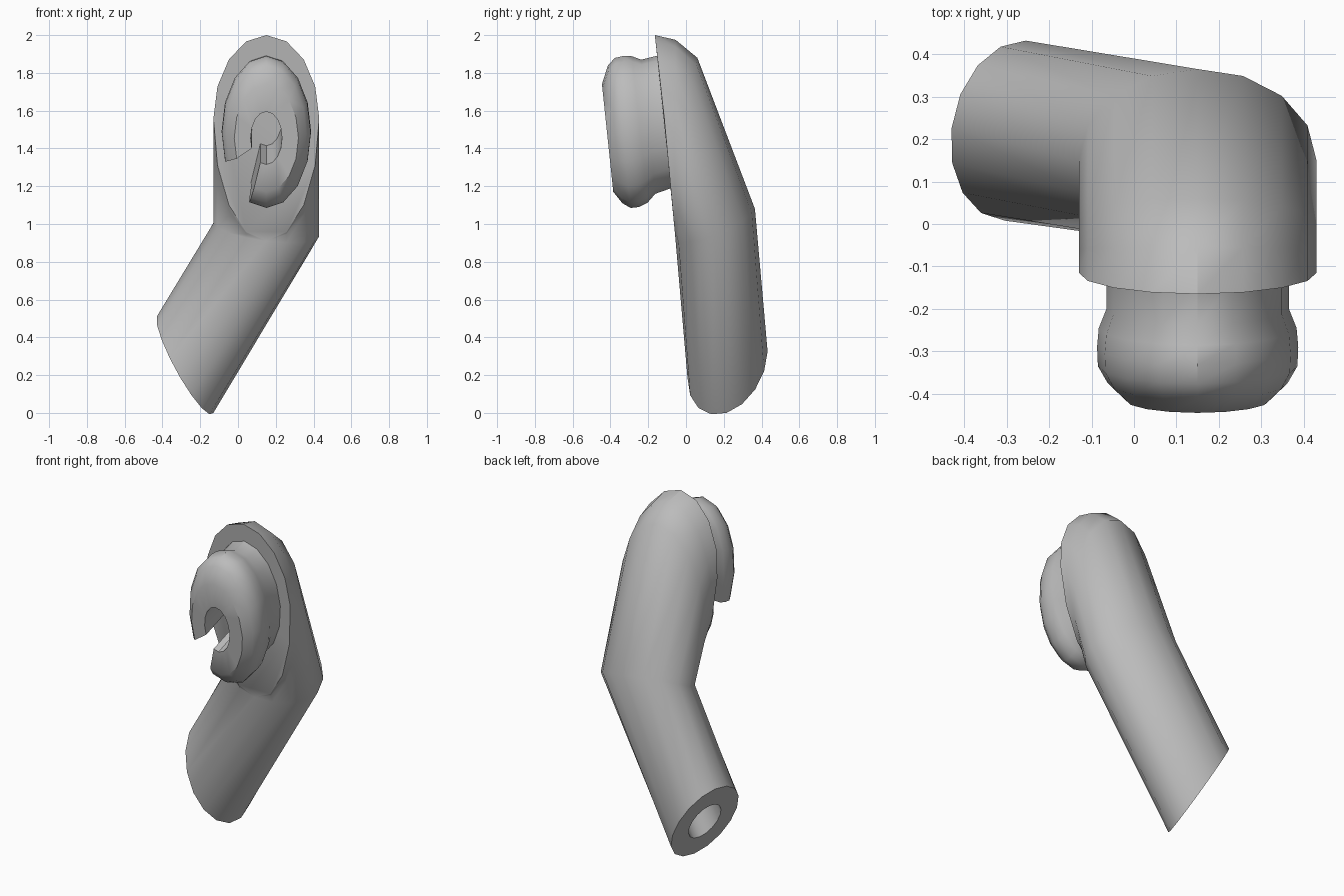
import bpy, bmesh, math
from mathutils import Vector as V

if "Cube" in bpy.data.objects:
    bpy.data.objects.remove(bpy.data.objects["Cube"])

N = 16
grey = bpy.data.materials.new("plain grey")
grey.diffuse_color = (0.5, 0.5, 0.5, 1)
grey.use_nodes = True
grey.node_tree.nodes["Principled BSDF"].inputs["Base Color"].default_value = grey.diffuse_color


def ring(c, x, top, low=None, s=1.0):
    """Oval ring: half-axis x, and separate upper and lower half-axes."""
    c, x, top = V(c), V(x), V(top)
    low = -top if low is None else V(low)
    pts = []
    for i in range(N):
        a = 2 * math.pi * i / N
        sn = math.sin(a)
        pts.append(c + s * (x * math.cos(a) + (top if sn > 0 else low) * abs(sn)))
    return pts


def finish(bm, name):
    bmesh.ops.remove_doubles(bm, verts=bm.verts, dist=0.002)
    bmesh.ops.recalc_face_normals(bm, faces=bm.faces)
    me = bpy.data.meshes.new(name)
    bm.to_mesh(me)
    bm.free()
    me.materials.append(grey)
    ob = bpy.data.objects.new(name, me)
    bpy.context.collection.objects.link(ob)
    bpy.context.view_layer.objects.active = ob
    ob.select_set(True)
    bpy.ops.object.shade_smooth_by_angle(angle=math.radians(35))
    ob.select_set(False)


def skin(bm, rows, skip=(), loop=False):
    for r in range(len(rows) if loop else len(rows) - 1):
        a, b = rows[r], rows[(r + 1) % len(rows)]
        for i in range(N):
            if i not in skip:
                j = (i + 1) % N
                bm.faces.new((a[i], a[j], b[j], b[i]))


# bent arm: hollow lower end, mitre, then an elbow fanning about its front point
def fan(c, top):
    c = V(c)
    return ring(c, (0.28, 0, 0), V(top) - c, V((0.15, -0.055, 0.91)) - c)


end = ((-0.28, 0.22, 0.255), (0.15, -0.005, -0.255), (0.025, 0.212, 0.07))
mitre = ((0.15, 0.15, 0.97), (0.28, 0, -0.035), (0, 0.215, 0.11), (0, -0.205, -0.06))
rings = [ring(*mitre, s=0.48), ring(*end, s=0.48), ring(*end), ring(*mitre),
         fan((0.15, 0.0, 1.38), (0.15, 0.06, 1.88)),
         fan((0.15, -0.06, 1.48), (0.15, -0.055, 1.975)),
         fan((0.15, -0.115, 1.56), (0.15, -0.165, 2.0))]
bm = bmesh.new()
rows = [[bm.verts.new(p) for p in r] for r in rings]
skin(bm, rows)
bm.faces.new(rows[0])
bm.faces.new(rows[-1])
finish(bm, "bent_arm")

# oval collar on the front, with a central hole and a slot at the lower left
profile = [  # y, z centre, half width, half height
    (-0.10, 1.545, 0.215, 0.350), (-0.20, 1.515, 0.215, 0.355),
    (-0.245, 1.500, 0.233, 0.388), (-0.29, 1.490, 0.237, 0.400),
    (-0.335, 1.482, 0.235, 0.397), (-0.375, 1.475, 0.212, 0.365),
    (-0.415, 1.455, 0.170, 0.285), (-0.415, 1.455, 0.083, 0.140),
    (-0.10, 1.560, 0.083, 0.140)]
bm = bmesh.new()
rows = [[bm.verts.new(p) for p in ring((0.15, y, z), (w, 0, 0), (0, -0.105 * h, h))]
        for y, z, w, h in profile]
skin(bm, rows, skip=(9, 10), loop=True)
for i in (9, 11):
    bm.faces.new([r[i] for r in rows])
for r in rows:
    bm.verts.remove(r[10])
finish(bm, "slotted_collar")
